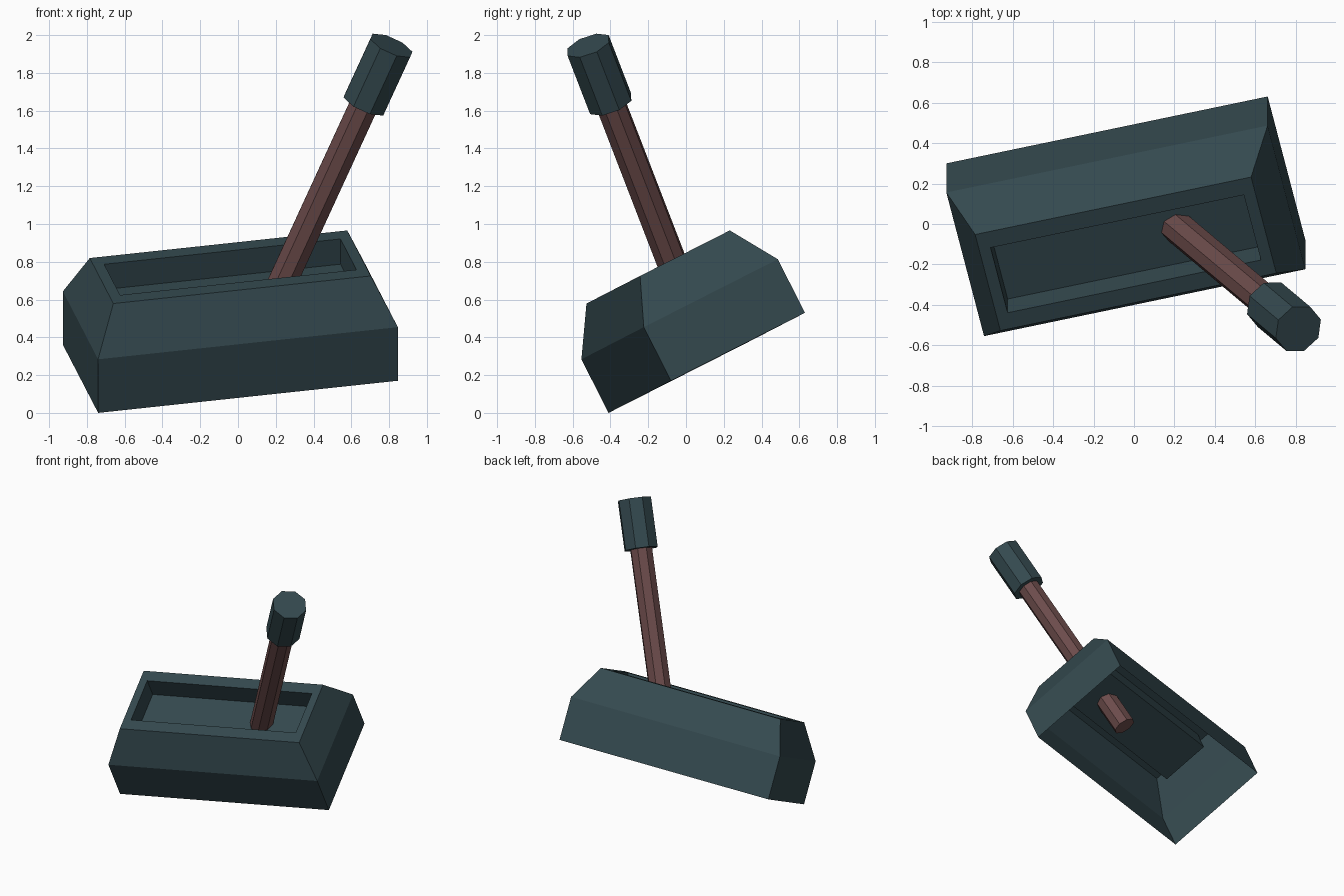
import bpy, bmesh, math
from mathutils import Matrix, Vector

if "Cube" in bpy.data.objects:
    bpy.data.objects.remove(bpy.data.objects["Cube"])

# Tilted frame shared by all parts: long axis, cross axis, up axis
along = Vector((1.585, 0.33, 0.17)).normalized()
across = Vector((-0.185, 0.71, 0.36))
up = along.cross(across).normalized()
across = up.cross(along)
FRAME = Matrix.Translation((-0.04, 0.11, 0.265)) @ Matrix((along, across, up)).transposed().to_4x4()


def material(name, color):
    m = bpy.data.materials.new(name)
    m.diffuse_color = (*color, 1)
    m.use_nodes = True
    m.node_tree.nodes["Principled BSDF"].inputs["Base Color"].default_value = m.diffuse_color
    return m


def make_object(name, bm, mat, matrix):
    bm.normal_update()
    mesh = bpy.data.meshes.new(name)
    bm.to_mesh(mesh)
    bm.free()
    mesh.materials.append(mat)
    obj = bpy.data.objects.new(name, mesh)
    obj.matrix_world = matrix
    bpy.context.collection.objects.link(obj)
    return obj


def octagon_rod(name, radius, start, end, mat, matrix):
    bm = bmesh.new()
    bmesh.ops.create_cone(bm, cap_ends=True, segments=8, radius1=radius, radius2=radius,
                          depth=end - start, matrix=Matrix.Translation((0, 0, (start + end) / 2)))
    # put a corner on the local x axis
    first = bm.verts[:][0].co
    bmesh.ops.rotate(bm, verts=bm.verts, matrix=Matrix.Rotation(-math.atan2(first.y, first.x), 3, 'Z'))
    return make_object(name, bm, mat, matrix)


teal = material("dark_teal_metal", (0.034, 0.066, 0.077))
brown = material("red_brown_wood", (0.150, 0.071, 0.070))

# Hollow base housing: open bottom, walls, bevelled shoulder, rim, sunken tray
rings = [(1.63, 0.817, 0.0), (1.63, 0.817, 0.318), (1.40, 0.547, 0.569),
         (1.285, 0.37, 0.569), (1.285, 0.37, 0.419)]
bm = bmesh.new()
loops = [[bm.verts.new((sx * l / 2, sy * w / 2, z))
          for sx, sy in ((-1, -1), (1, -1), (1, 1), (-1, 1))] for l, w, z in rings]
for a, b in zip(loops, loops[1:]):
    for i in range(4):
        j = (i + 1) % 4
        bm.faces.new((a[i], a[j], b[j], b[i]))
bm.faces.new(loops[-1])
make_object("base_housing", bm, teal, FRAME)

# Lever leaning along the base, running through the tray floor
lever = FRAME @ Matrix.Translation((0.178, 0, 0.21)) @ Matrix.Rotation(math.radians(24), 4, 'Y')
octagon_rod("lever_shaft", 0.082, 0.0, 1.40, brown, lever)
octagon_rod("lever_grip", 0.125, 1.36, 1.72, teal, lever)
